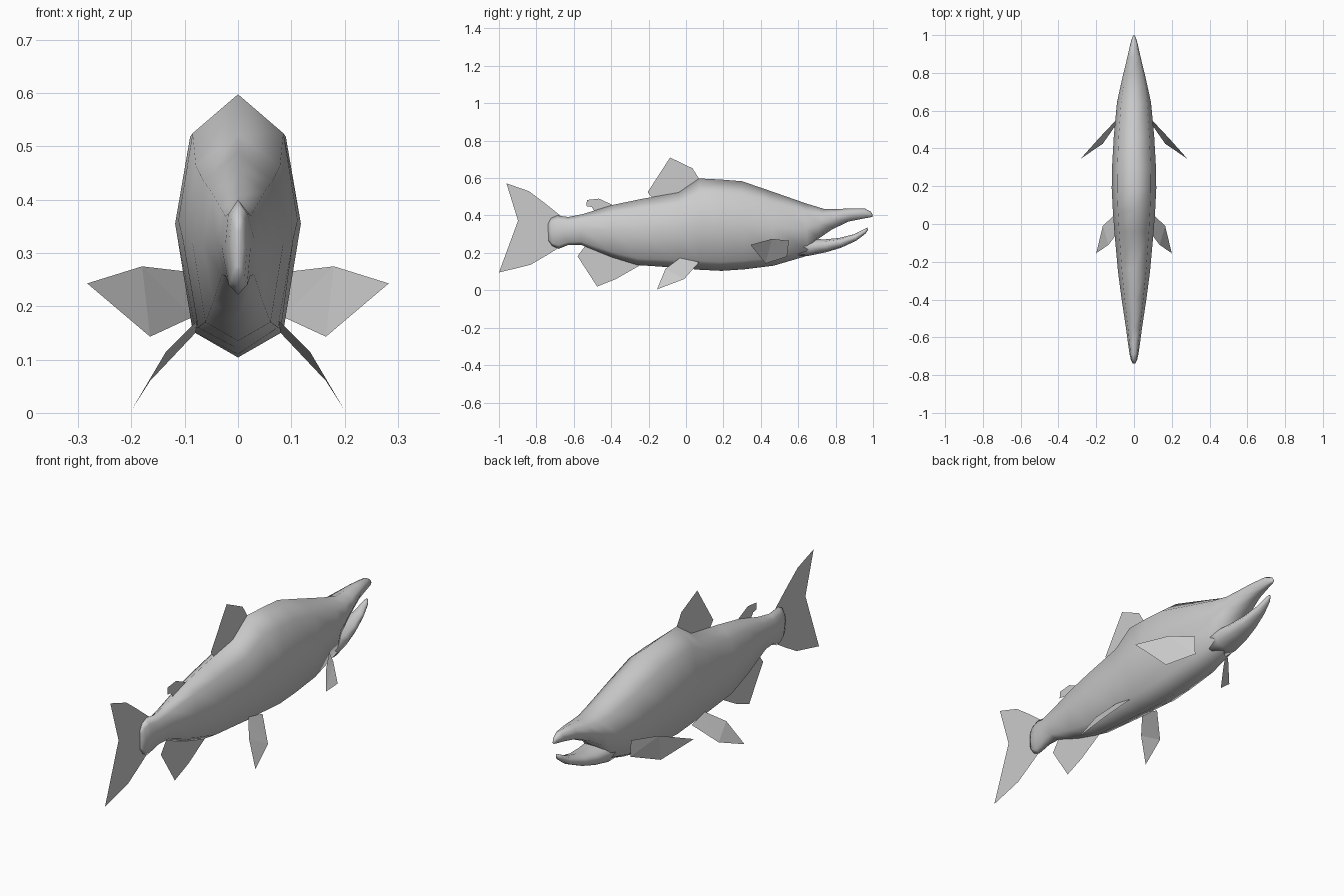
import bpy, bmesh

skin = bpy.data.materials.new("grey_skin")
skin.diffuse_color = (0.6, 0.6, 0.6, 1)

# Eight-sided cross-section: (share of half width, share of height)
RING = [(0, 1), (0.76, 0.85), (1, 0.515), (0.72, 0.10),
        (0, 0), (-0.72, 0.10), (-1, 0.515), (-0.76, 0.85)]


def finish(name, bm, smooth):
    mesh = bpy.data.meshes.new(name)
    bm.to_mesh(mesh)
    bm.free()
    mesh.materials.append(skin)
    for p in mesh.polygons:
        p.use_smooth = smooth
    obj = bpy.data.objects.new(name, mesh)
    bpy.context.collection.objects.link(obj)
    return obj


def loft(name, sections):
    """Skin rings given as (top y, top z, bottom y, bottom z, half width)."""
    bm = bmesh.new()
    rings = []
    for yt, zt, yb, zb, w in sections:
        rings.append([bm.verts.new((w * a, yb + (yt - yb) * f, zb + (zt - zb) * f))
                      for a, f in RING])
    for r, s in zip(rings, rings[1:]):
        for i in range(8):
            j = (i + 1) % 8
            bm.faces.new((r[i], r[j], s[j], s[i]))
    bm.faces.new(rings[0])
    bm.faces.new(rings[-1][::-1])
    bmesh.ops.recalc_face_normals(bm, faces=bm.faces)
    return finish(name, bm, True)


def fin(name, points, side=1):
    """Flat sheet; points are (y, z) on the centre plane or (x, y, z)."""
    bm = bmesh.new()
    co = [(0, *p) if len(p) == 2 else (side * p[0], p[1], p[2]) for p in points]
    bm.faces.new([bm.verts.new(c) for c in co])
    bmesh.ops.triangulate(bm, faces=bm.faces)
    return finish(name, bm, False)


# Body from tail root to snout tip; the head rings lean to open the mouth
loft("body", [
    (-0.738, 0.355, -0.735, 0.265, 0.008),
    (-0.722, 0.385, -0.715, 0.237, 0.017),
    (-0.690, 0.400, -0.680, 0.222, 0.024),
    (-0.630, 0.392, -0.630, 0.242, 0.032),
    (-0.550, 0.408, -0.560, 0.243, 0.042),
    (-0.390, 0.457, -0.400, 0.178, 0.066),
    (-0.240, 0.488, -0.260, 0.135, 0.085),
    (-0.040, 0.523, -0.040, 0.120, 0.104),
    (0.070, 0.598, 0.070, 0.110, 0.112),
    (0.190, 0.592, 0.190, 0.104, 0.118),
    (0.300, 0.583, 0.310, 0.112, 0.116),
    (0.460, 0.528, 0.470, 0.132, 0.107),
    (0.640, 0.465, 0.650, 0.185, 0.090),
    (0.735, 0.436, 0.700, 0.270, 0.074),
    (0.800, 0.434, 0.780, 0.325, 0.058),
    (0.880, 0.438, 0.870, 0.368, 0.037),
    (0.955, 0.438, 0.940, 0.382, 0.021),
    (0.988, 0.420, 0.985, 0.390, 0.010),
    (0.998, 0.405, 0.996, 0.393, 0.004),
])

# Lower jaw, rooted inside the head
loft("lower_jaw", [
    (0.600, 0.290, 0.600, 0.180, 0.070),
    (0.680, 0.275, 0.660, 0.185, 0.074),
    (0.740, 0.272, 0.750, 0.204, 0.064),
    (0.820, 0.280, 0.830, 0.228, 0.047),
    (0.900, 0.300, 0.910, 0.265, 0.028),
    (0.955, 0.328, 0.960, 0.303, 0.014),
    (0.970, 0.335, 0.973, 0.322, 0.005),
])

# Fins on the centre plane
fin("tail_fin", [(-0.66, 0.39), (-0.76, 0.47), (-0.84, 0.53), (-0.96, 0.572),
                 (-0.885, 0.33), (-1.0, 0.095), (-0.83, 0.137), (-0.74, 0.19),
                 (-0.66, 0.24)])
fin("dorsal_fin", [(-0.205, 0.525), (-0.085, 0.71), (0.035, 0.652),
                   (0.07, 0.596), (-0.04, 0.50), (-0.17, 0.48)])
fin("adipose_fin", [(-0.39, 0.455), (-0.465, 0.49), (-0.53, 0.483),
                    (-0.532, 0.45), (-0.50, 0.445), (-0.48, 0.41), (-0.40, 0.42)])
fin("anal_fin", [(-0.58, 0.182), (-0.475, 0.02), (-0.375, 0.06),
                 (-0.235, 0.14), (-0.40, 0.21), (-0.53, 0.25)])

# Paired fins
for label, side in (("right", 1), ("left", -1)):
    fin(label + "_pectoral_fin",
        [(0.095, 0.55, 0.265), (0.18, 0.46, 0.275), (0.283, 0.345, 0.243),
         (0.165, 0.425, 0.143), (0.085, 0.54, 0.18)], side)
    fin(label + "_pelvic_fin",
        [(0.075, -0.03, 0.175), (0.08, 0.07, 0.15), (0.165, -0.01, 0.06),
         (0.20, -0.155, 0.005), (0.135, -0.11, 0.115)], side)
